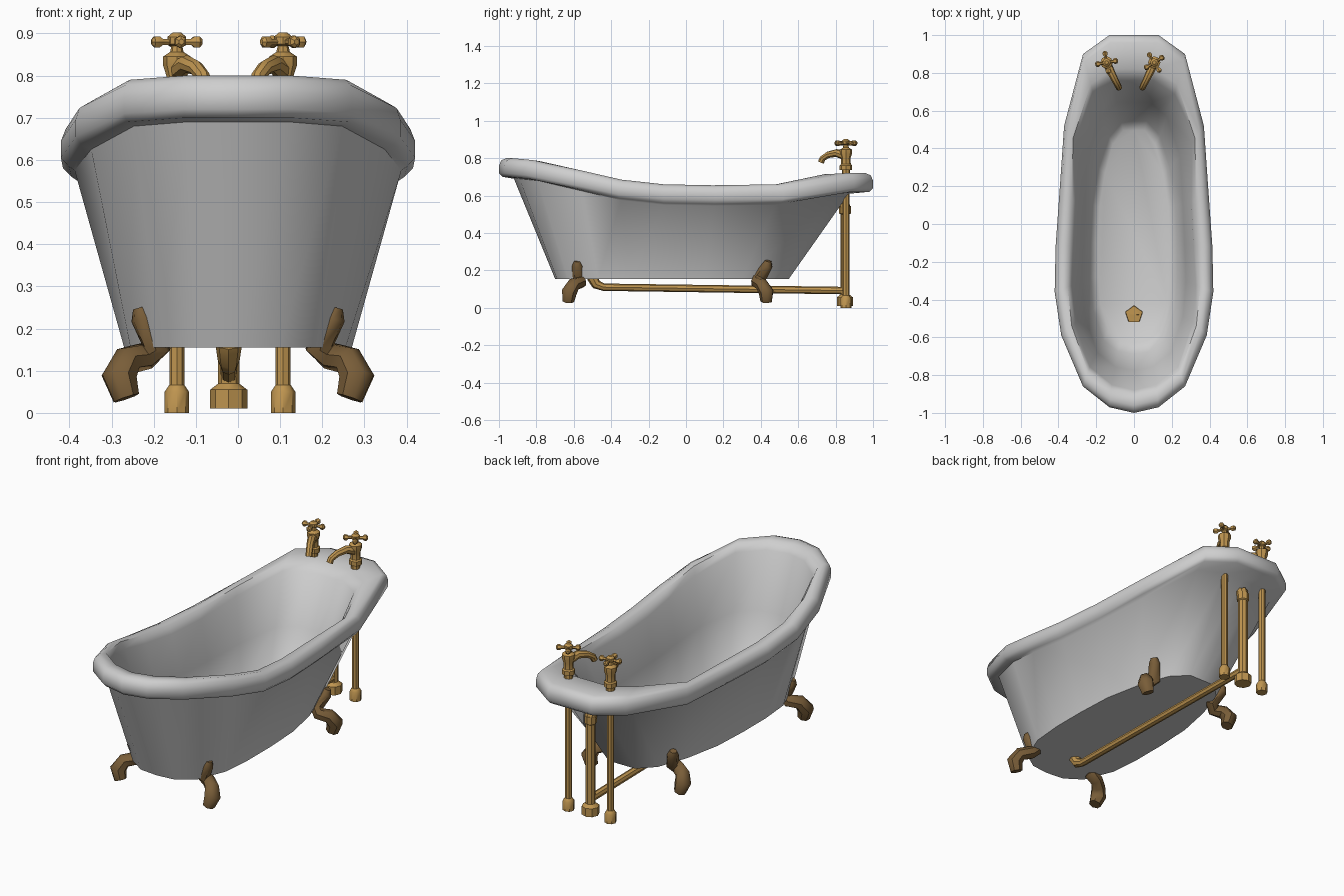
import bpy, bmesh, math
from mathutils import Vector

if "Cube" in bpy.data.objects:
    bpy.data.objects.remove(bpy.data.objects["Cube"])


def material(name, rgb):
    m = bpy.data.materials.new(name)
    m.diffuse_color = (*rgb, 1)
    m.use_nodes = True
    m.node_tree.nodes["Principled BSDF"].inputs["Base Color"].default_value = m.diffuse_color
    return m


ENAMEL = material("grey_white_enamel", (0.62, 0.62, 0.62))
BRASS = material("brass", (0.52, 0.30, 0.08))
BRONZE = material("dark_bronze", (0.19, 0.11, 0.04))


def loft(name, rings, mat, angle=40):
    """Skin a list of closed rings and cap both ends."""
    bm = bmesh.new()
    rows = [[bm.verts.new(p) for p in ring] for ring in rings]
    n = len(rows[0])
    for a, b in zip(rows, rows[1:]):
        for i in range(n):
            j = (i + 1) % n
            bm.faces.new((a[i], a[j], b[j], b[i]))
    bm.faces.new(rows[0][::-1])
    bm.faces.new(rows[-1])
    bmesh.ops.recalc_face_normals(bm, faces=bm.faces)
    me = bpy.data.meshes.new(name)
    bm.to_mesh(me)
    bm.free()
    me.materials.append(mat)
    ob = bpy.data.objects.new(name, me)
    bpy.context.collection.objects.link(ob)
    bpy.context.view_layer.objects.active = ob
    for o in bpy.context.selected_objects:
        o.select_set(False)
    ob.select_set(True)
    bpy.ops.object.shade_smooth_by_angle(angle=math.radians(angle))
    return ob


def tube(name, pts, radii, mat=BRASS, sides=8, angle=40):
    """Sweep a circle of changing radius along a path."""
    pts = [Vector(p) for p in pts]
    rings, old, u = [], None, None
    for k, (p, r) in enumerate(zip(pts, radii)):
        d = Vector()
        if k > 0:
            d += (p - pts[k - 1]).normalized()
        if k < len(pts) - 1:
            d += (pts[k + 1] - p).normalized()
        d.normalize()
        if u is None:
            u = d.cross(Vector((1, 0, 0)) if abs(d.x) < 0.8 else Vector((0, 0, 1))).normalized()
        else:
            u = old.rotation_difference(d) @ u
        old = d
        v = d.cross(u)
        rings.append([p + r * (math.cos(t) * u + math.sin(t) * v)
                      for t in (2 * math.pi * i / sides for i in range(sides))])
    return loft(name, rings, mat, angle)


def turned(name, x, y, profile, sides=8):
    """Upright turned part from (z, radius) pairs."""
    return tube(name, [(x, y, z) for z, r in profile], [r for z, r in profile], sides=sides)


# Tub: rim x, y, top z, under-rim inset, inner inset, base x, y
stations = [
    (0.00, -1.00, 0.80, .08, .12, 0.00, -0.70),
    (0.13, -0.97, 0.80, .08, .12, 0.10, -0.69),
    (0.27, -0.86, 0.79, .07, .11, 0.19, -0.63),
    (0.385, -0.59, 0.735, .05, .10, 0.255, -0.47),
    (0.42, -0.36, 0.685, .035, .10, 0.27, -0.30),
    (0.415, -0.12, 0.66, .035, .10, 0.27, -0.11),
    (0.395, 0.16, 0.655, .035, .10, 0.26, 0.10),
    (0.37, 0.52, 0.66, .05, .11, 0.22, 0.30),
    (0.27, 0.90, 0.72, .10, .22, 0.16, 0.47),
    (0.13, 1.00, 0.72, .13, .24, 0.08, 0.55),
    (0.00, 1.00, 0.72, .13, .24, 0.00, 0.55),
]


def station_points(s):
    x, y, z, under, inner, bx, by = s
    d = Vector((bx - x, by - y, 0)).normalized()

    def rim(inset, dz):
        return Vector((x, y, z + dz)) + d * inset
    lip = rim(inner, -.045)
    low = Vector((bx * .82, by * .96, .18))
    return [Vector((bx, by, .155)), rim(under, -.11),
            rim(.02, -.10), rim(0, -.08), rim(0, -.04), rim(.012, -.012), rim(.04, 0),
            rim(inner * .75, -.006), lip,
            lip.lerp(low, .5), lip.lerp(low, .93),
            Vector((bx * .7, by * .9, .18))]


half = [station_points(s) for s in stations]
mirror = [[Vector((-p.x, p.y, p.z)) for p in h] for h in half[-2:0:-1]]
loft("bathtub", [list(r) for r in zip(*(half + mirror))], ENAMEL, 50)

# Four curved feet
foot_radii = [.018, .03, .036, .034, .036, .042, .032]
front_path = [(.232, -.58, .25), (.225, -.58, .225), (.195, -.57, .155),
              (.22, -.565, .135), (.262, -.60, .125), (.282, -.625, .085), (.265, -.63, .035)]
back_path = [(.232, .44, .25), (.225, .435, .225), (.195, .395, .16),
             (.22, .38, .135), (.262, .405, .125), (.282, .43, .085), (.265, .43, .035)]
for end, path in (("front", front_path), ("back", back_path)):
    for side, s in (("right", 1), ("left", -1)):
        tube(f"{end}_{side}_foot", [(s * x, y, z) for x, y, z in path],
             foot_radii, BRONZE, 7, 50)

# Supply pipes and taps
for side, x, tip, turn in (("left", -.145, .065, 10), ("right", .107, -.062, 32)):
    y = .855
    turned(f"{side}_supply_pipe", x, y,
           [(0, .029), (.05, .029), (.065, .019), (.066, .018), (.74, .018)])
    turned(f"{side}_tap_body", x, y,
           [(.715, .022), (.737, .022), (.738, .033), (.762, .033), (.768, .026), (.80, .025),
            (.825, .033), (.845, .033), (.856, .016), (.87, .013), (.875, .022),
            (.892, .022), (.902, .01)])
    tube(f"{side}_tap_spout",
         [(x, y, .81), (x + tip * .35, y - .05, .828), (x + tip * .7, y - .095, .818),
          (x + tip * .95, y - .125, .798), (x + tip, y - .133, .778)],
         [.024, .021, .018, .017, .017])
    for k in range(4):
        a = math.radians(turn + 90 * k)
        reach = [.0, .034, .042, .054, .061]
        tube(f"{side}_tap_handle_{k + 1}",
             [(x + r * math.cos(a), y + r * math.sin(a), .88) for r in reach],
             [.009, .008, .015, .015, .007], sides=6)

# Waste and overflow plumbing
turned("waste_stand", -.022, .85,
       [(.01, .044), (.055, .044), (.068, .027), (.07, .025), (.50, .025), (.505, .031), (.545, .031)])
tube("overflow_elbow", [(-.022, .85, .53), (-.022, .845, .555), (-.022, .80, .57)],
     [.031, .031, .026])
tube("waste_pipe",
     [(-.022, .85, .092), (-.022, -.44, .11), (-.022, -.48, .125), (-.022, -.50, .165)],
     [.02, .02, .026, .032])

# Five-sided drain
turned("drain", 0, -.48, [(.17, .05), (.195, .047), (.197, .026), (.184, .02)], sides=5)
